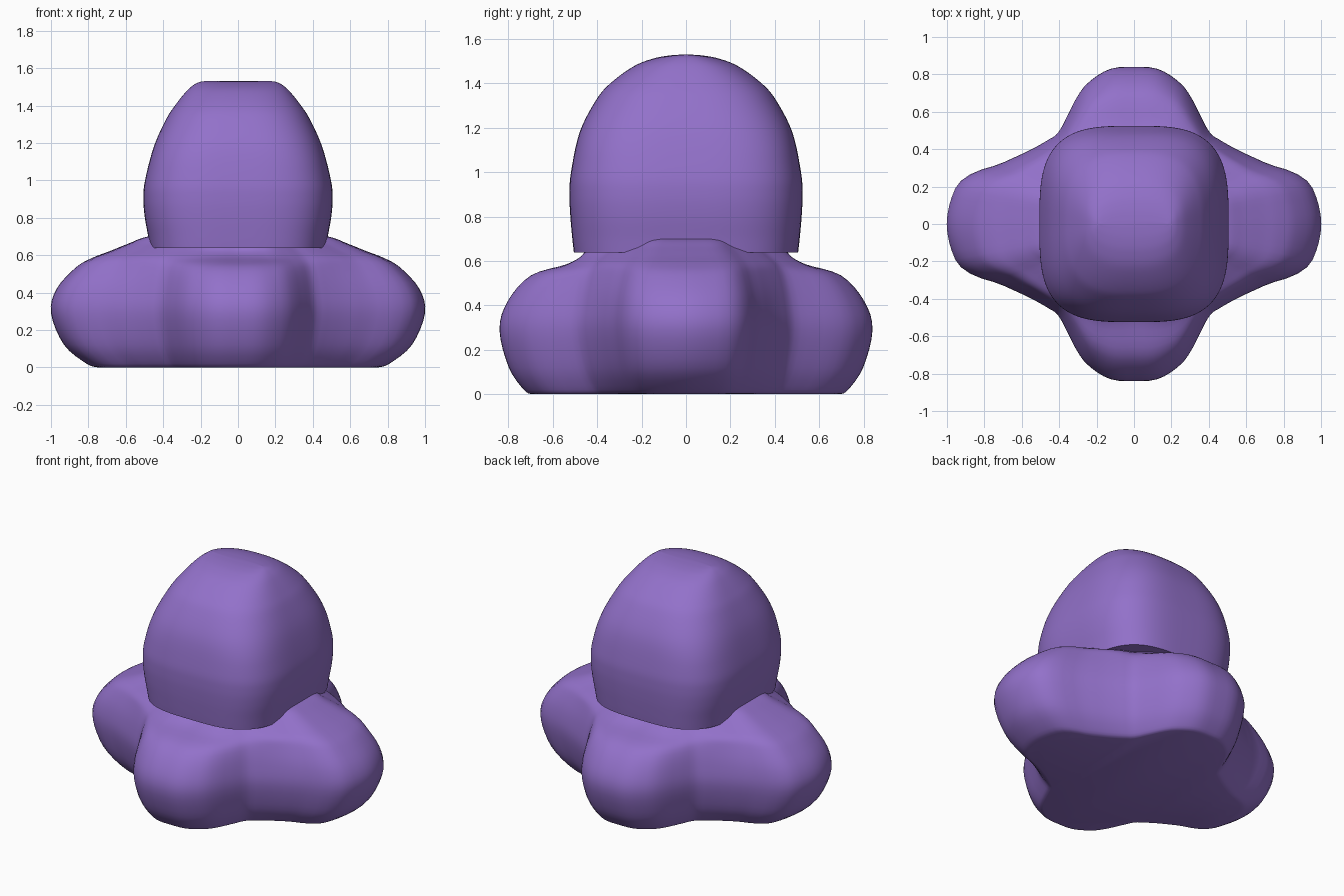
import bpy, bmesh, math

if "Cube" in bpy.data.objects:
    bpy.data.objects.remove(bpy.data.objects["Cube"])

purple = bpy.data.materials.new("soft purple")
purple.diffuse_color = (0.29, 0.165, 0.59, 1)
purple.use_nodes = True
purple.node_tree.nodes["Principled BSDF"].inputs["Base Color"].default_value = purple.diffuse_color


def spline(p0, p1, p2, p3, t):
    # Catmull-Rom blend of four rows
    return [0.5 * (2 * b + (c - a) * t + (2 * a - 5 * b + 4 * c - d) * t * t
                   + (3 * b - a - 3 * c + d) * t ** 3)
            for a, b, c, d in zip(p0, p1, p2, p3)]


def resample(rows, steps):
    out = []
    for i in range(len(rows) - 1):
        p0, p3 = rows[max(i - 1, 0)], rows[min(i + 2, len(rows) - 1)]
        out += [spline(p0, rows[i], rows[i + 1], p3, s / steps) for s in range(steps)]
    return out + [list(rows[-1])]


def loft(name, rings):
    # Skin a stack of closed rings and cap both ends
    bm = bmesh.new()
    loops = [[bm.verts.new(p) for p in ring] for ring in rings]
    n = len(loops[0])
    for lo, hi in zip(loops, loops[1:]):
        for i in range(n):
            j = (i + 1) % n
            bm.faces.new((lo[i], lo[j], hi[j], hi[i]))
    bm.faces.new(loops[0][::-1])
    bm.faces.new(loops[-1])
    bmesh.ops.recalc_face_normals(bm, faces=bm.faces)
    me = bpy.data.meshes.new(name)
    bm.to_mesh(me)
    bm.free()
    ob = bpy.data.objects.new(name, me)
    bpy.context.collection.objects.link(ob)
    me.materials.append(purple)
    bpy.context.view_layer.objects.active = ob
    ob.select_set(True)
    bpy.ops.object.shade_smooth_by_angle(angle=math.radians(45))
    ob.select_set(False)
    return ob


N = 128
angles = [2 * math.pi * i / N for i in range(N)]

# Four-lobed base: plan outline of one quadrant as (degrees, radius)
quadrant = [(-11, .975), (0, 1), (11, .975), (16, .925), (24, .785), (34, .69), (45, .64),
            (51, .637), (60, .69), (66, .745), (71, .79), (81, .838), (90, .84), (99, .838)]


def plan_radius(a):
    d = math.degrees(math.atan2(abs(math.sin(a)), abs(math.cos(a))))
    for i in range(1, len(quadrant) - 2):
        d0, d1 = quadrant[i][0], quadrant[i + 1][0]
        if d <= d1 + 1e-6:
            t = (d - d0) / (d1 - d0)
            return spline(*[(q[1],) for q in quadrant[i - 1:i + 3]], t)[0]


# Height, then outline scale at the side lobes, the creases and the front/back lobes
levels = [(0, .75, .80, .83), (.02, .81, .85, .87), (.12, .93, .94, .95), (.29, 1, 1, 1),
          (.42, .97, .98, .955), (.535, .866, .93, .83), (.585, .78, .88, .63),
          (.62, .69, .80, .55), (.66, .59, .70, .51), (.70, .48, .58, .36), (.715, .30, .32, .22)]
rings = []
for z, kx, kc, ky in resample(levels, 4):
    ring = []
    for a in angles:
        k = (kx * math.cos(a) ** 2 + ky * math.sin(a) ** 2
             + (kc - (kx + ky) / 2) * math.sin(2 * a) ** 2)
        r = plan_radius(a) * k
        ring.append((r * math.cos(a), r * math.sin(a), max(z, 0)))
    rings.append(ring)
loft("lobed_base", rings)

# Rounded-square dome that narrows to a ridge along x: height, half width, half depth
dome = [(.637, .47, .505), (.70, .48, .512), (.80, .498, .521), (.90, .506, .525),
        (1.0, .497, .518), (1.18, .45, .479), (1.325, .385, .405), (1.40, .337, .341),
        (1.475, .277, .239), (1.51, .237, .154), (1.525, .207, .079), (1.53, .18, .012)]
rings = []
for z, w, d in resample(dome, 5):
    e = 2 / (3.3 - 0.8 * max(0, (z - 1.1) / .43))
    ring = []
    for a in angles:
        c, s = math.cos(a), math.sin(a)
        ring.append((w * math.copysign(abs(c) ** e, c), d * math.copysign(abs(s) ** e, s), z))
    rings.append(ring)
loft("dome_top", rings)
